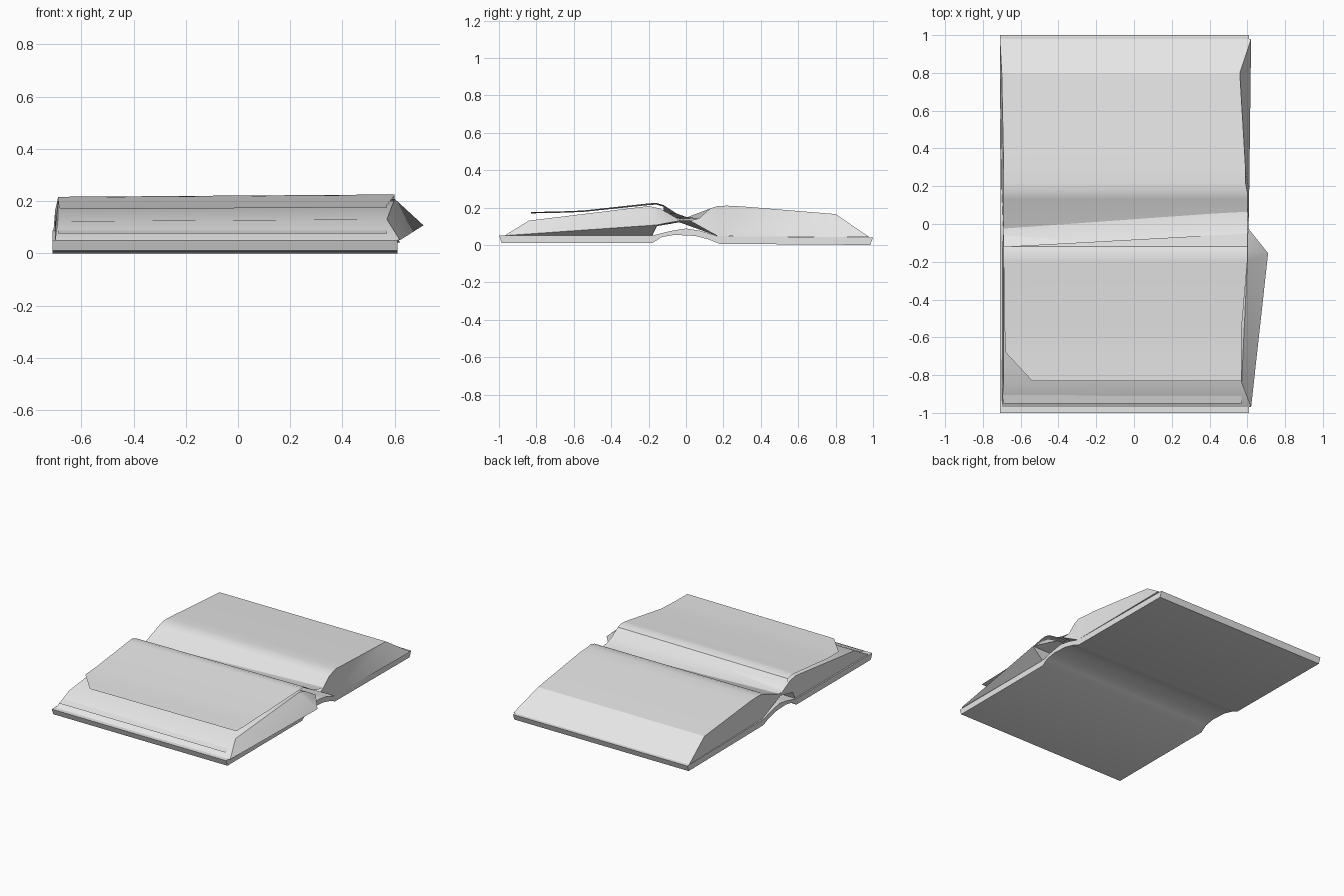
import bpy, bmesh, math

cube = bpy.data.objects.get("Cube")
if cube:
    bpy.data.objects.remove(cube, do_unlink=True)

# One plain grey for the whole book
grey = bpy.data.materials.new("plain_grey")
grey.use_nodes = True
grey.diffuse_color = (0.8, 0.8, 0.8, 1)
grey.node_tree.nodes["Principled BSDF"].inputs["Base Color"].default_value = (0.8, 0.8, 0.8, 1)


def loft(name, profile, closed=True, hub=0, skew=0.0, lower=0.0, angle=25):
    """Sweep rows of (y, z, x_left, x_right) along x.
    skew slides points near the gutter at the -x end; lower squashes that end."""
    bm = bmesh.new()
    near, far = [], []
    for y, z, xl, xr in profile:
        shift = skew if y > -0.1 and y < 0.1 else 0.0
        near.append(bm.verts.new((xl, y - shift, z * (1 - lower) if z > 0.1 else z)))
        far.append(bm.verts.new((xr, y, z)))
    n = len(profile)
    for i in range(n if closed else n - 1):
        j = (i + 1) % n
        bm.faces.new((near[i], near[j], far[j], far[i]))
    # Fan the end faces from one corner so that folded ends stay crisp
    if closed:
        for ring in (near, far):
            for k in range(1, n - 1):
                bm.faces.new((ring[hub], ring[(hub + k) % n], ring[(hub + k + 1) % n]))
    bmesh.ops.recalc_face_normals(bm, faces=bm.faces)
    if not closed and sum(f.normal.z for f in bm.faces) < 0:
        bmesh.ops.reverse_faces(bm, faces=bm.faces)
    mesh = bpy.data.meshes.new(name)
    bm.to_mesh(mesh)
    bm.free()
    mesh.materials.append(grey)
    obj = bpy.data.objects.new(name, mesh)
    bpy.context.collection.objects.link(obj)
    bpy.ops.object.select_all(action="DESELECT")
    obj.select_set(True)
    bpy.context.view_layer.objects.active = obj
    bpy.ops.object.shade_smooth_by_angle(angle=math.radians(angle))
    return obj


# Cover: two flat boards joined by an arched spine, edges undercut
top = [(-1, 0.05), (-0.18, 0.05), (-0.08, 0.075), (0, 0.088), (0.08, 0.075), (0.17, 0.047), (1, 0.04)]
bottom = [(0.985, 0), (0.18, 0.006), (0.12, 0.03), (0.05, 0.048), (-0.06, 0.054),
          (-0.13, 0.042), (-0.18, 0.01), (-0.985, 0.01)]
cover = loft("cover", [(y, z, -0.71, 0.61) for y, z in top + bottom], angle=40)
# End faces of the cover as strips between the upper and lower outlines
bm = bmesh.new()
bm.from_mesh(cover.data)
ends = [f for f in bm.faces if abs(f.normal.x) > 0.9]
edges = {e for f in ends for e in f.edges if all(g in ends for g in e.link_faces)}
bmesh.ops.dissolve_edges(bm, edges=list(edges), use_verts=False)
bm.to_mesh(cover.data)
bm.free()

# Front page block, with its far end folded out to a point
loft("front_pages", [
    (-0.97, 0.05, -0.70, 0.62),
    (-0.84, 0.13, -0.69, 0.57),
    (-0.20, 0.208, -0.69, 0.60),
    (-0.14, 0.195, -0.69, 0.60),
    (-0.06, 0.15, -0.69, 0.60),
    (-0.03, 0.13, -0.69, 0.61),
    (-0.155, 0.107, -0.70, 0.71),
    (-0.18, 0.05, -0.70, 0.61),
], hub=6, lower=0.06)

# Back page block
loft("back_pages", [
    (0.98, 0.042, -0.71, 0.62),
    (0.80, 0.165, -0.70, 0.56),
    (0.30, 0.206, -0.69, 0.59),
    (0.22, 0.21, -0.69, 0.59),
    (0.17, 0.208, -0.69, 0.60),
    (0.13, 0.195, -0.69, 0.60),
    (0.07, 0.142, -0.69, 0.60),
    (0.02, 0.13, -0.69, 0.61),
    (0.17, 0.047, -0.70, 0.61),
], hub=8, skew=0.08)

# Loose top page with one clipped corner, curling into the gutter
loft("loose_page", [
    (-0.83, 0.176, -0.54, 0.57),
    (-0.68, 0.179, -0.68, 0.57),
    (-0.55, 0.184, -0.685, 0.57),
    (-0.20, 0.222, -0.69, 0.60),
    (-0.16, 0.225, -0.69, 0.60),
    (-0.12, 0.213, -0.69, 0.60),
    (-0.05, 0.168, -0.69, 0.60),
    (0.0, 0.15, -0.69, 0.60),
    (0.065, 0.142, -0.69, 0.60),
], closed=False, skew=0.07, lower=0.04)

# Page edge peeking out of the front slope
loft("protruding_page", [
    (-0.95, 0.076, -0.69, 0.57),
    (-0.905, 0.088, -0.69, 0.57),
], closed=False)
